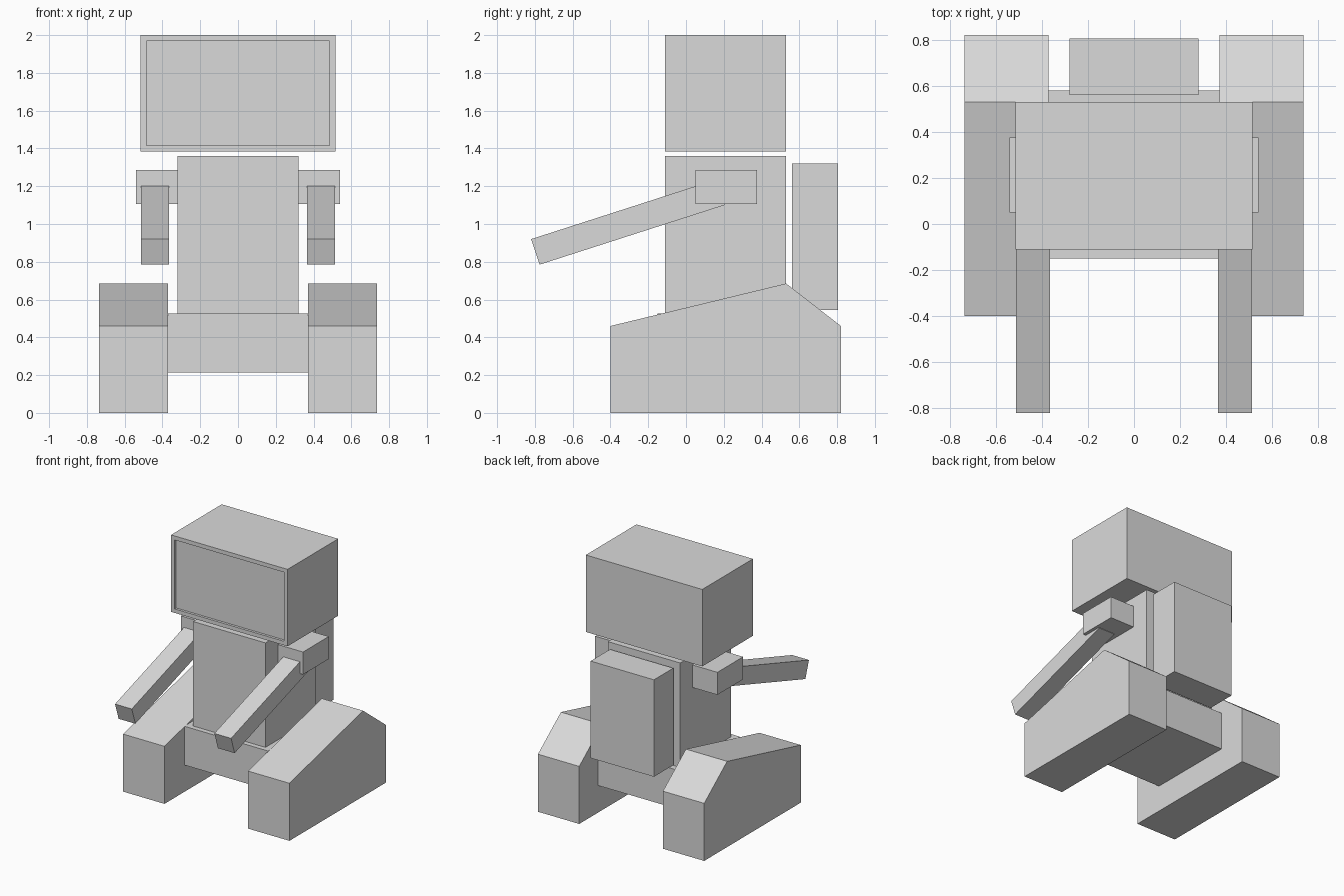
import bpy, bmesh, math

if "Cube" in bpy.data.objects:
    bpy.data.objects.remove(bpy.data.objects["Cube"])

grey = bpy.data.materials.new("light_grey")
grey.diffuse_color = (0.7, 0.7, 0.7, 1)
grey.use_nodes = True
grey.node_tree.nodes["Principled BSDF"].inputs["Base Color"].default_value = grey.diffuse_color


def finish(name, bm):
    bmesh.ops.recalc_face_normals(bm, faces=bm.faces)
    me = bpy.data.meshes.new(name)
    bm.to_mesh(me)
    bm.free()
    me.materials.append(grey)
    ob = bpy.data.objects.new(name, me)
    bpy.context.collection.objects.link(ob)
    return ob


def prism(name, profile, x0, x1):
    """Extrude a (y, z) side profile from x0 to x1."""
    bm = bmesh.new()
    face = bm.faces.new([bm.verts.new((x0, y, z)) for y, z in profile])
    new = bmesh.ops.extrude_face_region(bm, geom=[face])["geom"]
    verts = [v for v in new if isinstance(v, bmesh.types.BMVert)]
    bmesh.ops.translate(bm, verts=verts, vec=(x1 - x0, 0, 0))
    return finish(name, bm)


def box(name, x0, x1, y0, y1, z0, z1):
    return prism(name, [(y0, z0), (y1, z0), (y1, z1), (y0, z1)], x0, x1)


# Core body
box("base", -0.37, 0.37, -0.15, 0.58, 0.215, 0.525)
box("torso", -0.32, 0.32, -0.11, 0.53, 0.525, 1.36)
box("backpack", -0.28, 0.28, 0.56, 0.805, 0.545, 1.32)

# Head with a recessed screen on the front
head = box("head", -0.515, 0.515, -0.11, 0.53, 1.385, 2.0)
bm = bmesh.new()
bm.from_mesh(head.data)
bm.normal_update()
front = [f for f in bm.faces if f.normal.y < -0.9]
bmesh.ops.inset_region(bm, faces=front, thickness=0.045)
screen = bmesh.ops.extrude_face_region(bm, geom=front)["geom"]
bmesh.ops.translate(bm, vec=(0, 0.02, 0),
                    verts=[v for v in screen if isinstance(v, bmesh.types.BMVert)])
bmesh.ops.delete(bm, geom=[f for f in front if f.is_valid], context='FACES')
bm.to_mesh(head.data)
bm.free()

# Forearm profile: a bar sloping down to the front
a = math.atan2(0.28, 0.87)
dy, dz = 1.03 * math.cos(a), 1.03 * math.sin(a)
arm = [(-0.775, 0.785), (-0.775 + dy, 0.785 + dz),
       (-0.82 + dy, 0.92 + dz), (-0.82, 0.92)]
# Leg profile: sloped top peaking toward the back
leg = [(-0.4, 0), (0.82, 0), (0.82, 0.46), (0.53, 0.685), (-0.4, 0.46)]

# Paired limbs
for side, s in (("left", -1), ("right", 1)):
    box(side + "_shoulder", *sorted((s * 0.32, s * 0.54)), 0.05, 0.375, 1.105, 1.285)
    prism(side + "_arm", arm, *sorted((s * 0.365, s * 0.513)))
    prism(side + "_leg", leg, *sorted((s * 0.37, s * 0.735)))
